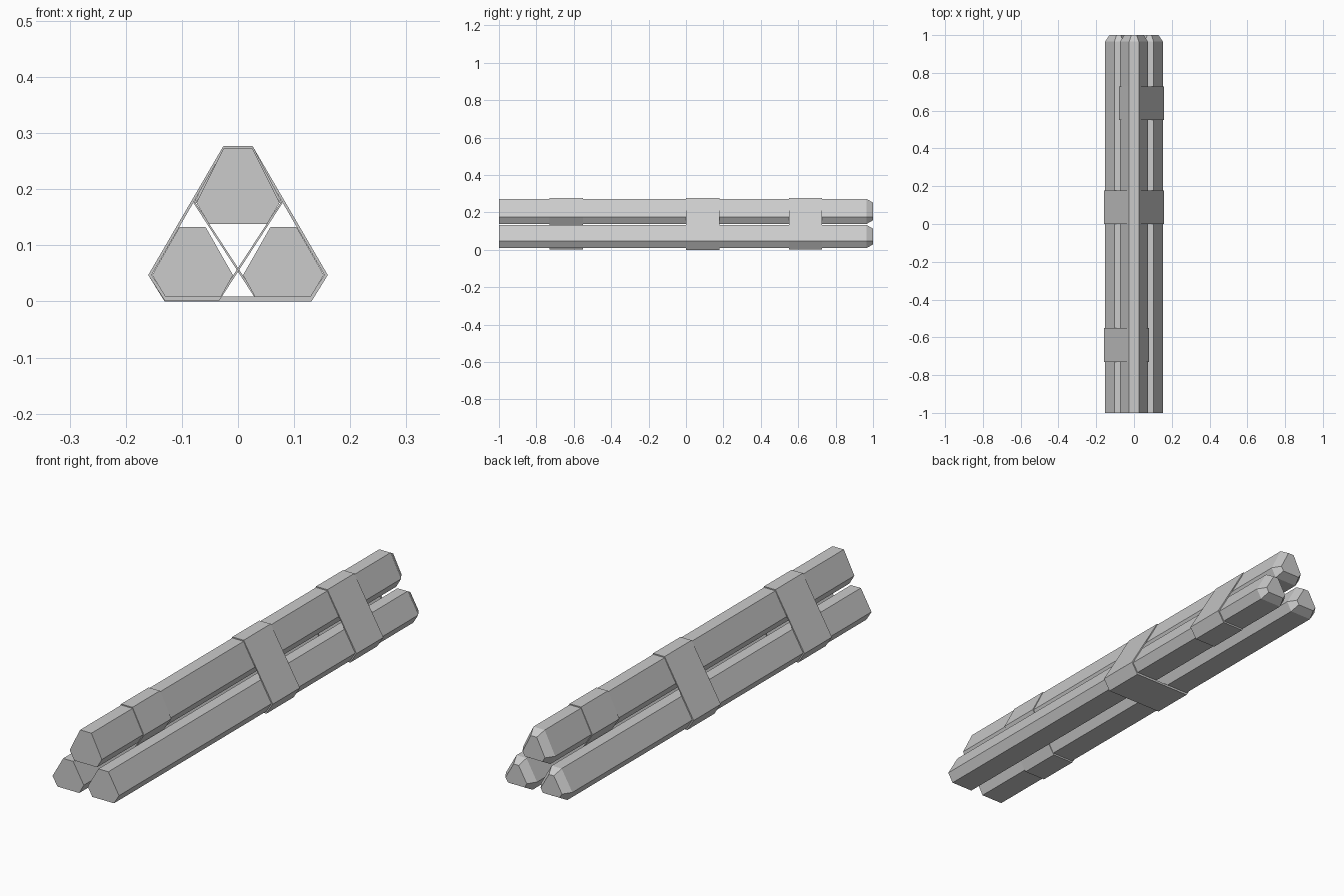
import bpy, bmesh

if "Cube" in bpy.data.objects:
    bpy.data.objects.remove(bpy.data.objects["Cube"])


def finish(bm, name):
    bmesh.ops.recalc_face_normals(bm, faces=bm.faces)
    me = bpy.data.meshes.new(name)
    bm.to_mesh(me)
    bm.free()
    ob = bpy.data.objects.new(name, me)
    bpy.context.collection.objects.link(ob)


def mirrored(pts):
    return [(-x, z) for x, z in pts]


def rod(name, pts, bevel_start=0.965, inset=0.02):
    # six-sided rod, flat in front, chamfered at the back
    bm = bmesh.new()
    front = bm.faces.new([bm.verts.new((x, -1, z)) for x, z in pts])
    back = bm.faces.new([bm.verts.new((x, bevel_start, z)) for x, z in pts])
    n = len(pts)
    f, b = list(front.verts), list(back.verts)
    for i in range(n):
        j = (i + 1) % n
        bm.faces.new((f[i], f[j], b[j], b[i]))
    bmesh.ops.recalc_face_normals(bm, faces=bm.faces)
    bmesh.ops.inset_region(bm, faces=[back], thickness=inset, use_even_offset=True)
    for v in back.verts:
        v.co.y = 1
    finish(bm, name)


def strap(name, outer, inner, y0, y1):
    # hollow band with open middle
    bm = bmesh.new()
    loops = [[bm.verts.new((x, y, z)) for x, z in prof]
             for prof, y in ((outer, y0), (outer, y1), (inner, y1), (inner, y0))]
    n = len(outer)
    for k in range(4):
        a, b = loops[k], loops[(k + 1) % 4]
        for i in range(n):
            j = (i + 1) % n
            bm.faces.new((a[i], a[j], b[j], b[i]))
    finish(bm, name)


# three rods
top = [(-.026, .2725), (.026, .2725), (.074, .176), (.052, .138), (-.052, .138), (-.074, .176)]
low = [(.058, .133), (.104, .133), (.153, .047), (.13, .009), (.03, .009), (.009, .047)]
rod("top_rod", top)
rod("right_rod", low)
rod("left_rod", mirrored(low))

# middle strap around all three rods
strap("middle_strap",
      [(-.026, .277), (.026, .277), (.16, .047), (.131, 0), (-.131, 0), (-.16, .047)],
      [(-.024, .2725), (.024, .2725), (.154, .047), (.129, .009), (-.129, .009), (-.154, .047)],
      0, .178)

# end straps, each around the top rod and one lower rod
outer = [(-.026, .277), (.026, .277), (.16, .047), (.131, .002), (.033, .002), (-.079, .175)]
inner = [(-.024, .2725), (.024, .2725), (.154, .047), (.129, .009), (.033, .009), (-.075, .175)]
strap("back_strap", outer, inner, .55, .727)
strap("front_strap", mirrored(outer), mirrored(inner), -.73, -.55)
